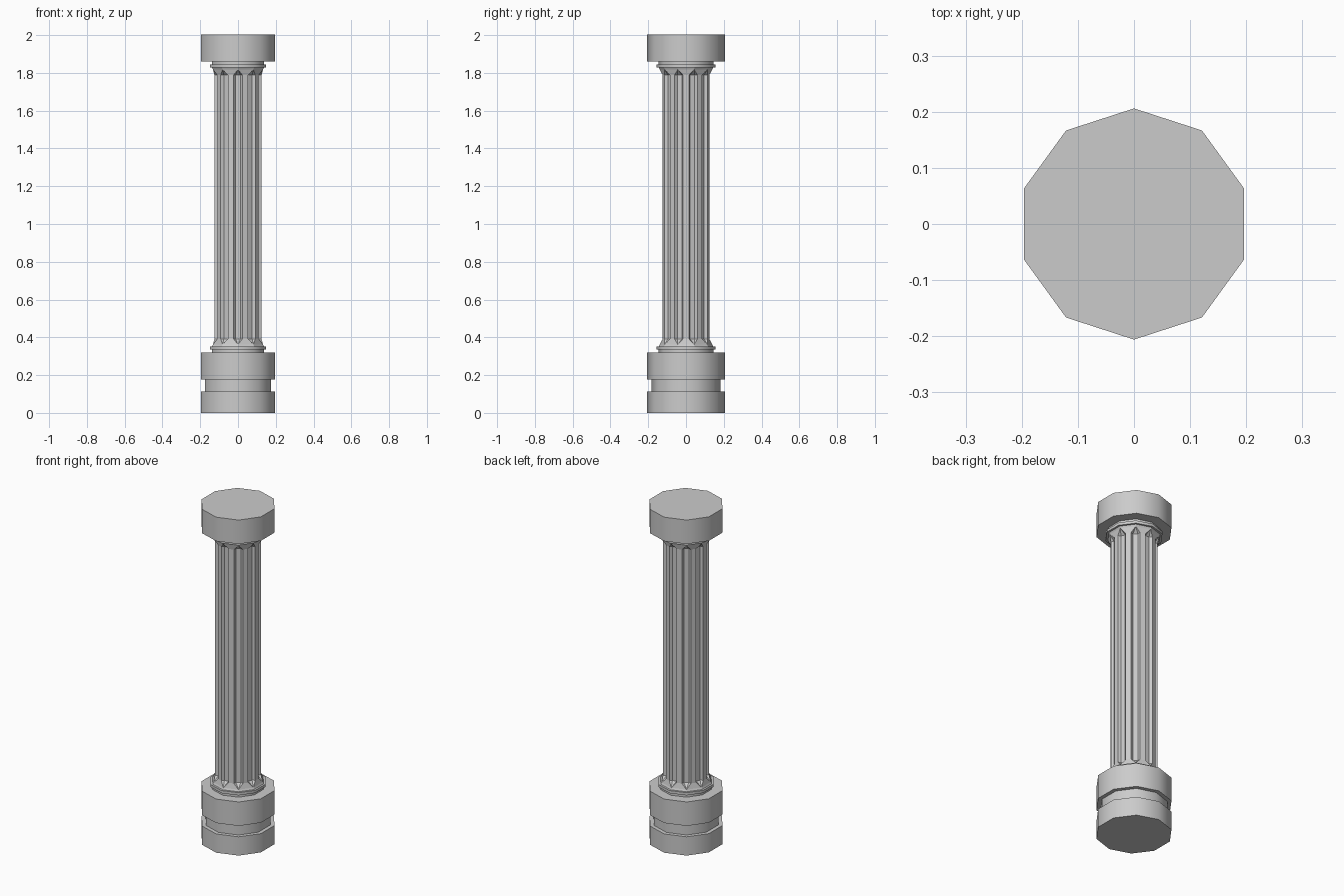
import bpy, bmesh, math
from mathutils import Vector

cube = bpy.data.objects.get("Cube")
if cube:
    bpy.data.objects.remove(cube, do_unlink=True)

SIDES = 10
MID = 1.09  # height of the shaft's middle

stone = bpy.data.materials.new("grey stone")
stone.use_nodes = True
stone.diffuse_color = (0.6, 0.6, 0.6, 1)
stone.node_tree.nodes["Principled BSDF"].inputs["Base Color"].default_value = (0.6, 0.6, 0.6, 1)


def drum(name, radius, z0, z1):
    """Ten-sided drum with soft sides and crisp rims."""
    bpy.ops.mesh.primitive_cylinder_add(vertices=SIDES, radius=radius, depth=z1 - z0,
                                        location=(0, 0, (z0 + z1) / 2))
    obj = bpy.context.object
    obj.name = name
    obj.data.materials.append(stone)
    bpy.ops.object.shade_smooth_by_angle(angle=math.radians(40))
    return obj


# Stepped foot, with the pedestal and capital drums alike
drum("plinth", 0.206, 0, 0.112)
drum("plinth_neck", 0.183, 0.112, 0.177)
for place, flip in (("lower", False), ("upper", True)):
    for part, radius, z0, z1 in (("block", 0.206, 0.177, 0.32),
                                 ("collar", 0.145, 0.32, 0.336),
                                 ("ring", 0.156, 0.336, 0.352)):
        if flip:
            z0, z1 = 2 * MID - z1, 2 * MID - z0
        drum(f"{place}_{part}", radius, z0, z1)

# Fluted shaft: lower half, then mirrored upwards
bm = bmesh.new()


def point(angle, radial, side, z):
    c, s = math.cos(angle), math.sin(angle)
    return bm.verts.new((radial * c - side * s, radial * s + side * c, z - MID))


HALF = 0.024
LAND = 0.131 - HALF * math.tan(math.pi / SIDES)
flutes = []
for i in range(SIDES):
    a = math.pi / 2 + i * math.tau / SIDES
    flutes.append({
        "foot": point(a, 0.145, 0, 0.35),
        "tip": point(a, 0.139, 0, 0.362),
        "low": [point(a, r, s, 0.392) for r, s in
                ((LAND, -HALF), (0.109, -0.013), (0.109, 0.013), (LAND, HALF))],
        "mid": [point(a, r, s, MID) for r, s in
                ((LAND, -HALF), (0.109, -0.013), (0.109, 0.013), (LAND, HALF))],
    })
for i, f in enumerate(flutes):
    n = flutes[(i + 1) % SIDES]
    # Hollow of the flute and its pointed end
    for k in range(3):
        bm.faces.new((f["low"][k], f["low"][k + 1], f["mid"][k + 1], f["mid"][k]))
        bm.faces.new((f["tip"], f["low"][k + 1], f["low"][k]))
    # Flat land and flare between neighbouring flutes
    bm.faces.new((f["low"][3], n["low"][0], n["mid"][0], f["mid"][3]))
    bm.faces.new((f["tip"], n["tip"], n["low"][0], f["low"][3]))
    bm.faces.new((f["foot"], n["foot"], n["tip"], f["tip"]))
bm.normal_update()
for face in bm.faces:
    c = face.calc_center_median()
    if face.normal.dot(Vector((c.x, c.y, 0))) < 0:
        face.normal_flip()
mesh = bpy.data.meshes.new("fluted_shaft")
bm.to_mesh(mesh)
bm.free()
mesh.materials.append(stone)
shaft = bpy.data.objects.new("fluted_shaft", mesh)
shaft.location.z = MID
bpy.context.collection.objects.link(shaft)
mirror = shaft.modifiers.new("mirror", 'MIRROR')
mirror.use_axis = (False, False, True)
